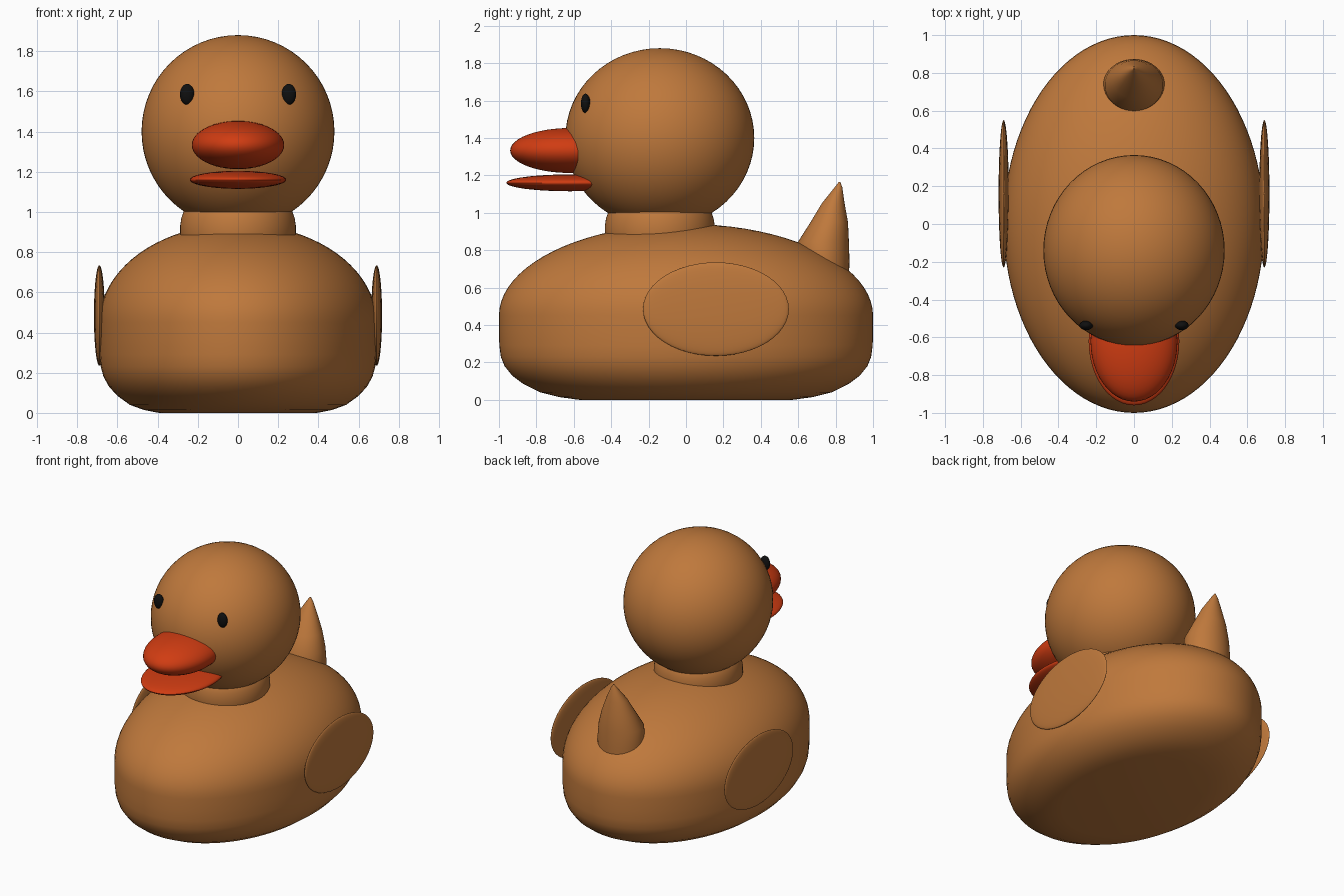
import bpy, bmesh, math

if "Cube" in bpy.data.objects:
    bpy.data.objects.remove(bpy.data.objects["Cube"])


def material(name, rgb):
    m = bpy.data.materials.new(name)
    m.diffuse_color = (*rgb, 1)
    m.use_nodes = True
    m.node_tree.nodes["Principled BSDF"].inputs["Base Color"].default_value = m.diffuse_color
    return m


BROWN = material("warm brown", (0.52, 0.19, 0.045))
RED = material("orange red", (0.63, 0.045, 0.006))
BLACK = material("black", (0.005, 0.005, 0.005))


def finish(name, bm, mat):
    bmesh.ops.recalc_face_normals(bm, faces=bm.faces)
    me = bpy.data.meshes.new(name)
    bm.to_mesh(me)
    bm.free()
    me.materials.append(mat)
    ob = bpy.data.objects.new(name, me)
    bpy.context.collection.objects.link(ob)
    bpy.context.view_layer.objects.active = ob
    bpy.ops.object.select_all(action='DESELECT')
    ob.select_set(True)
    bpy.ops.object.shade_smooth_by_angle(angle=math.radians(40))
    return ob


def ellipsoid(name, centre, radii, mat, segs=48):
    bm = bmesh.new()
    bmesh.ops.create_uvsphere(bm, u_segments=segs, v_segments=segs // 2, radius=1)
    for v in bm.verts:
        v.co = [c + r * p for c, r, p in zip(centre, radii, v.co)]
    return finish(name, bm, mat)


def loft(name, rings, mat, segs=64):
    """Stack of horizontal ellipses: (centre y, radius x, radius y, z)."""
    bm = bmesh.new()
    loops = []
    for cy, rx, ry, z in rings:
        loops.append([bm.verts.new((rx * math.cos(a), cy + ry * math.sin(a), z))
                      for a in (2 * math.pi * i / segs for i in range(segs))])
    for lo, hi in zip(loops, loops[1:]):
        for i in range(segs):
            j = (i + 1) % segs
            bm.faces.new((lo[i], lo[j], hi[j], hi[i]))
    bm.faces.new(loops[0])
    bm.faces.new(loops[-1])
    return finish(name, bm, mat)


# Body: flat base, rounded lower edge, domed top
profile = [(0.57, 0), (0.68, 0.015), (0.78, 0.04), (0.87, 0.085), (0.93, 0.13),
           (0.97, 0.18), (0.99, 0.23), (0.998, 0.29), (1, 0.36)]
for i in range(21):
    a = math.radians(89.5) * i / 20
    profile.append((math.cos(a), 0.45 + 0.49 * math.sin(a)))
loft("body", [(0, 0.69 * s, s, z) for s, z in profile], BROWN, 96)

# Neck and head
loft("neck", [(-0.14, r, r * 1.02, z) for r, z in
              ((0.27, 0.8), (0.288, 0.88), (0.288, 0.93), (0.282, 0.97), (0.268, 1.01), (0.23, 1.06))], BROWN)
ellipsoid("head", (0, -0.14, 1.40), (0.48, 0.505, 0.48), BROWN, 64)

# Beak halves
ellipsoid("upper_beak", (0, -0.62, 1.333), (0.23, 0.32, 0.12), RED)
ellipsoid("lower_beak", (0, -0.62, 1.16), (0.24, 0.34, 0.045), RED)

# Eyes and wings, mirrored left and right
for side, s in (("left", -1), ("right", 1)):
    ellipsoid(side + "_eye", (s * 0.253, -0.537, 1.585), (0.036, 0.025, 0.052), BLACK, 24)
    ellipsoid(side + "_wing", (s * 0.69, 0.16, 0.485), (0.027, 0.39, 0.25), BROWN)

# Tail: pointed cone leaning backwards
loft("tail", [(0.735, 0.155, 0.135, 0.62), (0.735, 0.163, 0.139, 0.74), (0.735, 0.154, 0.136, 0.845),
              (0.766, 0.115, 0.1, 0.95), (0.787, 0.072, 0.061, 1.05),
              (0.815, 0.024, 0.021, 1.135), (0.821, 0.004, 0.004, 1.165)], BROWN, 40)
